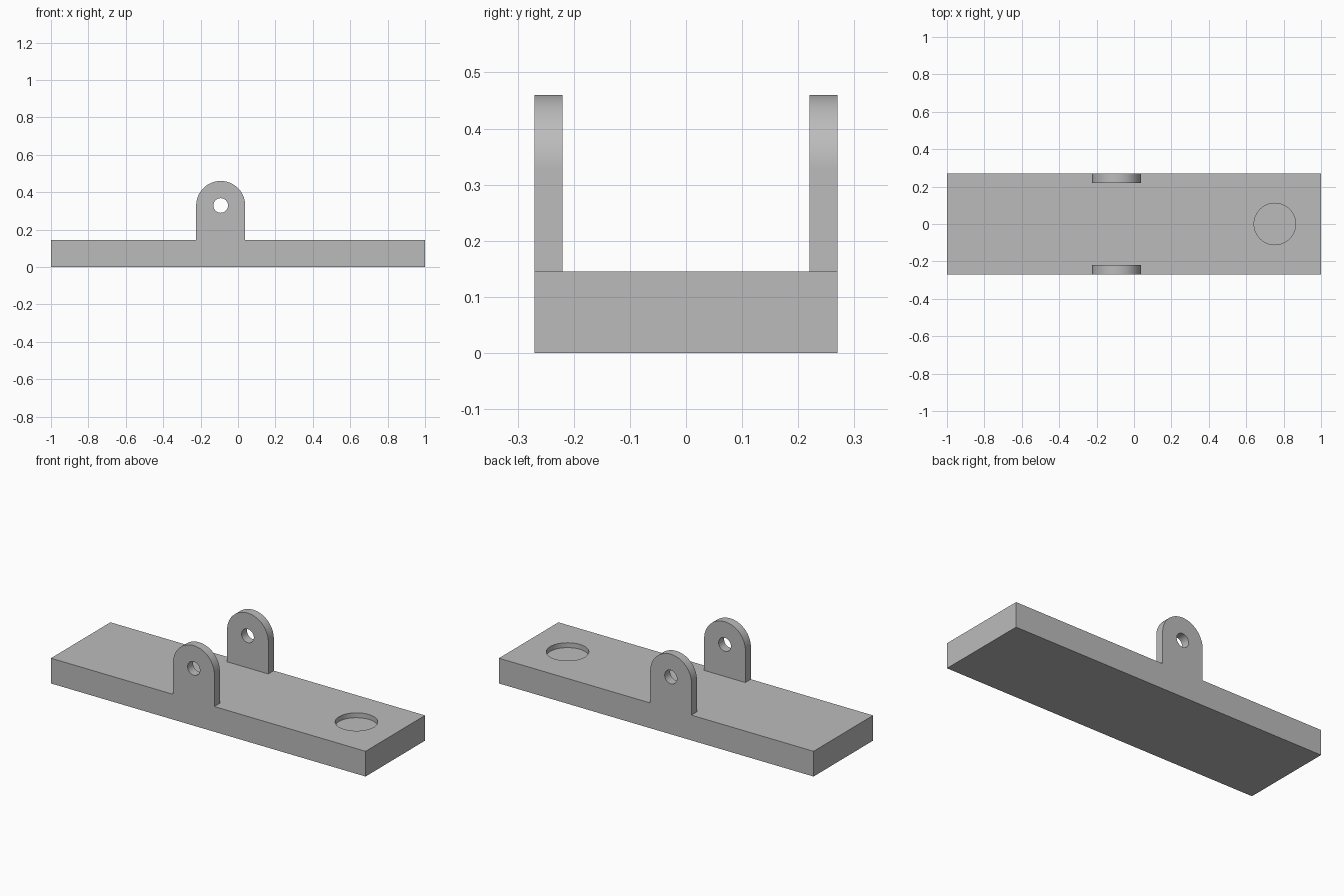
import bpy
import math

cube = bpy.data.objects.get("Cube")
if cube:
    bpy.data.objects.remove(cube, do_unlink=True)

LENGTH, WIDTH, HEIGHT = 2.0, 0.54, 0.145
LUG_X, LUG_Z, LUG_R, LUG_THICK = -0.0925, 0.329, 0.131, 0.05
HOLE_R = 0.039
POCKET_X, POCKET_R, POCKET_DEPTH = 0.753, 0.111, 0.028

grey = bpy.data.materials.new("plain grey")
grey.use_nodes = True
colour = (0.5, 0.5, 0.5, 1)
grey.diffuse_color = colour
grey.node_tree.nodes["Principled BSDF"].inputs["Base Color"].default_value = colour


def make_object(name, verts, faces):
    mesh = bpy.data.meshes.new(name)
    mesh.from_pydata(verts, [], faces)
    mesh.materials.append(grey)
    obj = bpy.data.objects.new(name, mesh)
    bpy.context.collection.objects.link(obj)
    return obj


def extrude(name, profile, place, low, high):
    """Prism from a 2D profile; place maps (u, v, depth) to a point."""
    n = len(profile)
    verts = [place(u, v, d) for d in (low, high) for u, v in profile]
    faces = [list(range(n))[::-1], list(range(n, 2 * n))]
    faces += [(i, (i + 1) % n, n + (i + 1) % n, n + i) for i in range(n)]
    return make_object(name, verts, faces)


def arc(cx, cy, r, start, end, steps):
    return [(cx + r * math.cos(a), cy + r * math.sin(a))
            for a in (start + (end - start) * i / steps for i in range(steps + 1))]


def upward(u, v, d):
    return (u, v, d)


def backward(u, v, d):
    return (u, -d, v)


def combine(target, other, operation):
    mod = target.modifiers.new(operation.title(), "BOOLEAN")
    mod.operation = operation
    mod.solver = "EXACT"
    mod.object = other
    bpy.context.view_layer.objects.active = target
    bpy.ops.object.modifier_apply(modifier=mod.name)
    bpy.data.objects.remove(other, do_unlink=True)


# Base plate
hx, hy = LENGTH / 2, WIDTH / 2
base = extrude("base_plate", [(-hx, -hy), (hx, -hy), (hx, hy), (-hx, hy)], upward, 0, HEIGHT)

# Round-topped lugs, flush with the long sides
lug_profile = [(LUG_X - LUG_R, HEIGHT / 2), (LUG_X + LUG_R, HEIGHT / 2)]
lug_profile += arc(LUG_X, LUG_Z, LUG_R, 0, math.pi, 48)
for name, low in (("front_lug", hy - LUG_THICK), ("back_lug", -hy)):
    lug = extrude(name, lug_profile, backward, low, low + LUG_THICK)
    combine(base, lug, "UNION")

# Pin hole through both lugs
pin = extrude("pin_cutter", arc(LUG_X, LUG_Z, HOLE_R, 0, math.tau, 48)[:-1], backward, -hx, hx)
combine(base, pin, "DIFFERENCE")

# Shallow round pocket near the left end
pocket = extrude("pocket_cutter", arc(POCKET_X, 0, POCKET_R, 0, math.tau, 64)[:-1],
                 upward, HEIGHT - POCKET_DEPTH, HEIGHT * 2)
combine(base, pocket, "DIFFERENCE")

# Smooth the curved walls and keep the edges sharp
base.select_set(True)
bpy.context.view_layer.objects.active = base
bpy.ops.object.shade_smooth_by_angle(angle=math.radians(30))
